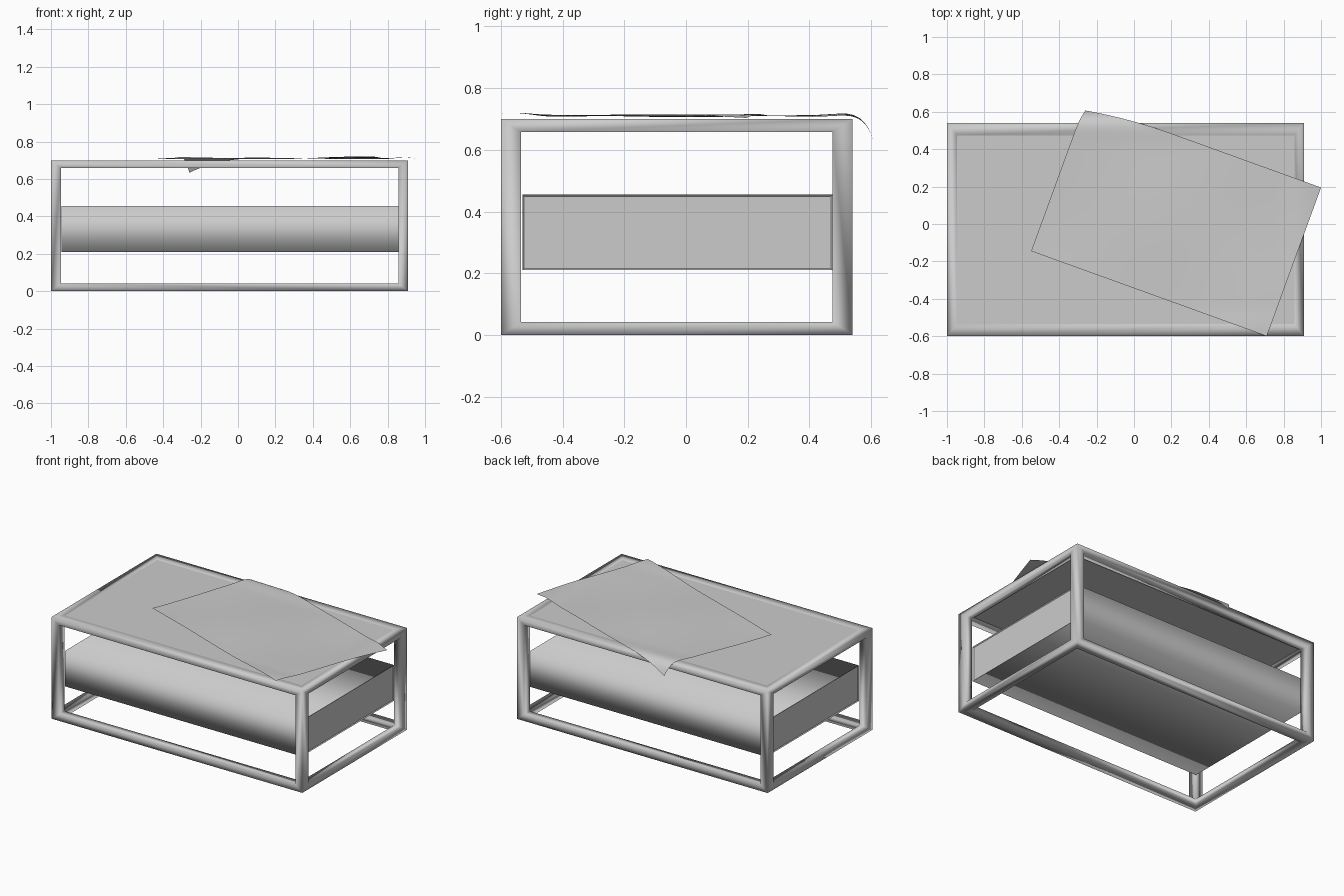
import bpy, bmesh, math
from mathutils import Vector

if "Cube" in bpy.data.objects:
    bpy.data.objects.remove(bpy.data.objects["Cube"])

LO, HI = Vector((-1.0, -0.6, 0.0)), Vector((0.91, 0.54, 0.7))   # frame bounds
BAR = Vector((0.053, 0.066, 0.042))                            # bar thickness


def finish(name, bm):
    me = bpy.data.meshes.new(name)
    bmesh.ops.recalc_face_normals(bm, faces=bm.faces)
    bm.to_mesh(me)
    bm.free()
    ob = bpy.data.objects.new(name, me)
    bpy.context.collection.objects.link(ob)
    return ob


def box(bm, lo, hi):
    lo, hi = Vector(lo), Vector(hi)
    for v in bmesh.ops.create_cube(bm, size=1)["verts"]:
        v.co = [lo[i] + (v.co[i] + 0.5) * (hi[i] - lo[i]) for i in range(3)]


# Open cage of square bars, welded at the corners
bm = bmesh.new()
cache = {}


def corner(signs, inner):
    """Cage vertex at a corner; 'inner' flags which axes step in by one bar."""
    key = (tuple(signs), tuple(inner))
    if key not in cache:
        cache[key] = bm.verts.new(
            [(LO[i] + BAR[i] * inner[i]) if signs[i] < 0 else (HI[i] - BAR[i] * inner[i])
             for i in range(3)])
    return cache[key]


loop = [(-1, -1), (1, -1), (1, 1), (-1, 1)]
for axis in range(3):
    u, w = (axis + 1) % 3, (axis + 2) % 3
    for side in (-1, 1):
        rings = []
        for across, deep in ((0, 0), (1, 0), (1, 1)):
            ring = []
            for a, b in loop:
                s, n = [0] * 3, [0] * 3
                s[axis], s[u], s[w] = side, a, b
                n[axis], n[u], n[w] = deep, across, across
                ring.append(corner(s, n))
            rings.append(ring)
        for r0, r1 in zip(rings, rings[1:]):
            for k in range(4):
                j = (k + 1) % 4
                bm.faces.new((r0[k], r0[j], r1[j], r1[k]))
for f in bm.faces:
    f.smooth = True
finish("table_frame", bm)

# Table top panel set into the upper ring of bars
bm = bmesh.new()
box(bm, (LO.x + BAR.x, LO.y + BAR.y, 0.672), (HI.x - BAR.x, HI.y - BAR.y, 0.697))
finish("table_top", bm)

# Hanging drawer case with slightly recessed end panels
bm = bmesh.new()
box(bm, (-0.945, -0.53, 0.21), (0.857, 0.475, 0.455))
bm.normal_update()
ends = [f for f in bm.faces if abs(f.normal.x) > 0.9]
bmesh.ops.inset_individual(bm, faces=ends, thickness=0.008, depth=-0.006)
for f in bm.faces:
    f.smooth = abs(f.normal.x) < 0.5
finish("drawer_case", bm)

# Cloth runner laid askew, one corner drooping over the back edge
bm = bmesh.new()
bmesh.ops.create_grid(bm, x_segments=48, y_segments=32, size=0.5)
origin = Vector((-0.55, -0.145, 0))
along, across = Vector((1.26, -0.455, 0)), Vector((0.29, 0.795, 0))
for v in bm.verts:
    p = origin + along * (v.co.x + 0.5) + across * (v.co.y + 0.5)
    z = 0.71 + 0.004 * math.sin(5.5 * p.x + 1.0) * math.cos(6.0 * p.y)
    edge = max(0.0, 1 - abs(p.y - 0.54) / 0.14, 1 - abs(p.y + 0.56) / 0.12,
               1 - abs(p.x - 0.89) / 0.12)
    z += 0.006 * edge * edge * (3 - 2 * edge)
    back, right = max(0.0, p.y - 0.48), max(0.0, p.x - 0.88)
    z -= 16 * back ** 3 + 0.5 * right ** 2
    v.co = (p.x, p.y - 1.5 * back ** 2, z)
for f in bm.faces:
    f.smooth = True
finish("cloth_runner", bm)
